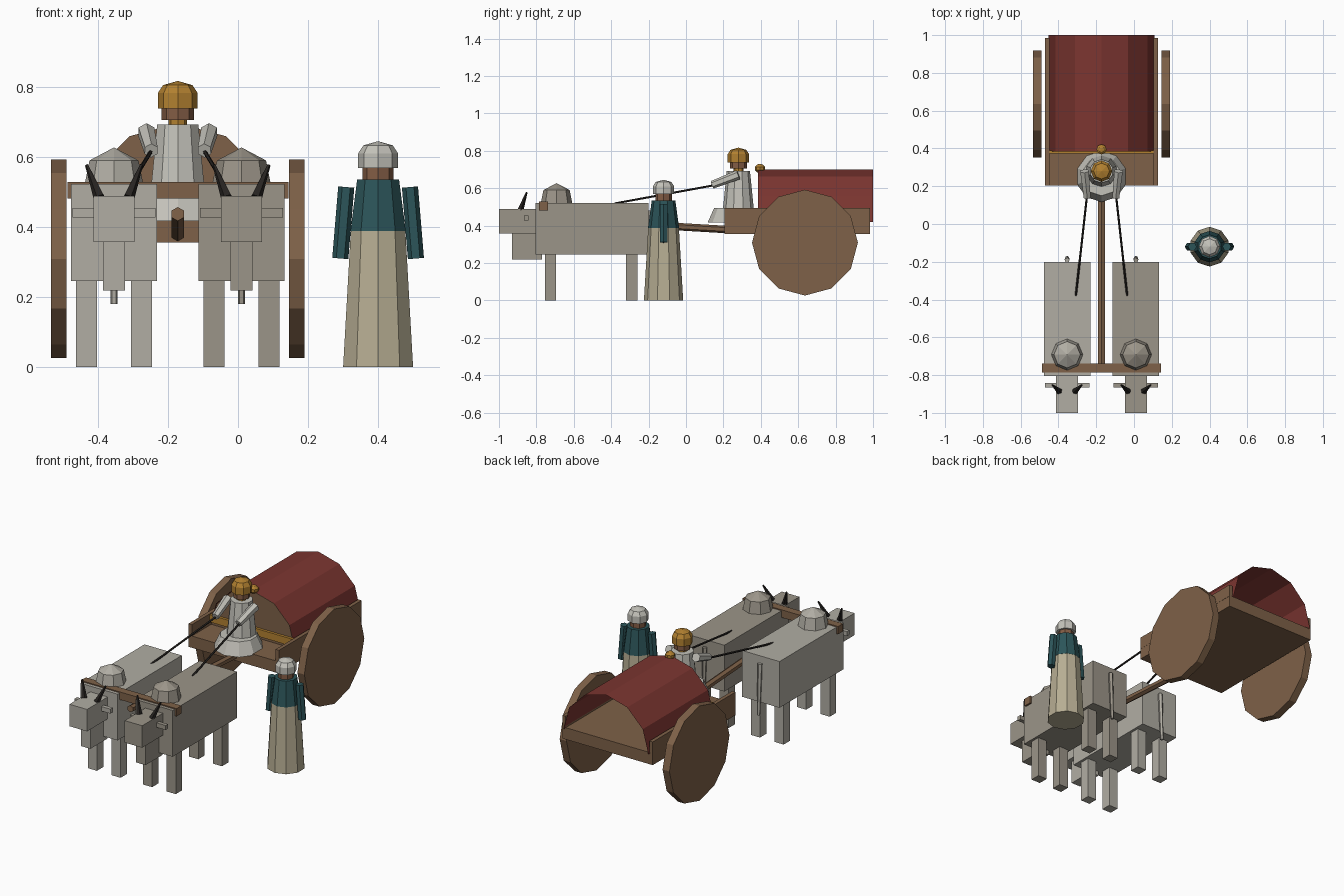
import bpy, bmesh, math
from mathutils import Vector, Matrix

if "Cube" in bpy.data.objects:
    bpy.data.objects.remove(bpy.data.objects["Cube"])

COLOURS = {
    "wood": (0.21, 0.12, 0.065), "red": (0.20, 0.036, 0.03), "ochre": (0.45, 0.22, 0.03),
    "white": (0.55, 0.54, 0.49), "teal": (0.025, 0.09, 0.10), "cream": (0.47, 0.42, 0.29),
    "skin": (0.23, 0.11, 0.06), "dark": (0.02, 0.017, 0.015),
    "hide_pale": (0.44, 0.42, 0.37), "hide_dun": (0.33, 0.30, 0.25),
}
MATS = {}
for key, rgb in COLOURS.items():
    MATS[key] = bpy.data.materials.new(key)
    MATS[key].diffuse_color = (*rgb, 1)


def finish(name, bm, mat):
    bmesh.ops.recalc_face_normals(bm, faces=bm.faces)
    me = bpy.data.meshes.new(name)
    bm.to_mesh(me)
    bm.free()
    me.materials.append(MATS[mat])
    ob = bpy.data.objects.new(name, me)
    bpy.context.collection.objects.link(ob)
    return ob


def box(name, x, y, z, mat):
    """Box from (min, max) ranges."""
    bm = bmesh.new()
    size = [r[1] - r[0] for r in (x, y, z)]
    mid = [(r[1] + r[0]) / 2 for r in (x, y, z)]
    bmesh.ops.create_cube(bm, size=1, matrix=Matrix.Translation(mid) @ Matrix.Diagonal((*size, 1)))
    return finish(name, bm, mat)


def rod(name, a, b, r1, r2, mat, sides=6):
    """Tapered rod from point a to point b."""
    a, b = Vector(a), Vector(b)
    d = b - a
    m = Matrix.Translation((a + b) / 2) @ d.to_track_quat('Z', 'Y').to_matrix().to_4x4()
    bm = bmesh.new()
    bmesh.ops.create_cone(bm, cap_ends=True, segments=sides, radius1=r1, radius2=r2,
                          depth=d.length, matrix=m)
    return finish(name, bm, mat)


def lathe(name, x, y, profile, mat, sides=8):
    """Closed turned shape from (radius, z) points, bottom to top."""
    bm = bmesh.new()
    rings = []
    for r, z in profile:
        if r == 0:
            rings.append([bm.verts.new((x, y, z))] * sides)
        else:
            rings.append([bm.verts.new((x + r * math.sin(2 * math.pi * i / sides),
                                        y + r * math.cos(2 * math.pi * i / sides), z))
                          for i in range(sides)])
    for lo, hi in zip(rings, rings[1:]):
        for i in range(sides):
            j = (i + 1) % sides
            bm.faces.new(list(dict.fromkeys((lo[i], lo[j], hi[j], hi[i]))))
    bm.faces.new(rings[0])
    if profile[-1][0]:
        bm.faces.new(rings[-1])
    return finish(name, bm, mat)


CX = -0.172  # centre line of the cart


# Oxen
def ox(side, cx, hide):
    box(side + "_ox_body", (cx - .123, cx + .123), (-.805, -.2), (.246, .522), hide)
    box(side + "_ox_head", (cx - .058, cx + .058), (-1, -.8), (.357, .488), hide)
    box(side + "_ox_dewlap", (cx - .031, cx + .031), (-.93, -.77), (.219, .40), hide)
    lathe(side + "_ox_hump", cx, -.692, [(.086, .51), (.07, .59), (0, .627)], hide)
    rod(side + "_ox_tail", (cx, -.192, .48), (cx, -.178, .18), .014, .01, hide, 5)
    for s in (-1, 1):
        for ly in (-.725, -.29):
            box(side + "_ox_leg", (cx + s * .078 - .03, cx + s * .078 + .03),
                (ly - .03, ly + .03), (0, .26), hide)
        ear = sorted((cx + s * .05, cx + s * .118))
        box(side + "_ox_ear", ear, (-.865, -.842), (.427, .454), hide)
        rod(side + "_ox_horn", (cx + s * .042, -.885, .485), (cx + s * .078, -.852, .577),
            .017, .005, "dark", 5)


ox("left", CX - .182, "hide_pale")
ox("right", CX + .182, "hide_dun")

# Yoke and draught pole
box("yoke", (-.487, .144), (-.785, -.738), (.482, .528), "wood")
rod("pole", (CX, -.77, .437), (CX, .25, .377), .02, .02, "wood")

# Cart bed and wheels
box("cart_floor", (-.47, .125), (.205, .985), (.355, .425), "wood")
for s in (-1, 1):
    bx = sorted((CX + s * .276, CX + s * .298))
    box("side_board", bx, (.205, .985), (.42, .493), "wood")
    rod("wheel", (CX + s * .317, .636, .309), (CX + s * .362, .636, .309), .283, .283, "wood", 12)


# Arched canopy and its front panel
def arch(y, r):
    return [(CX - r * math.cos(math.pi * i / 6), y, .42 + r * math.sin(math.pi * i / 6))
            for i in range(7)]


bm = bmesh.new()
front = [bm.verts.new(p) for p in arch(.385, .28)]
back = [bm.verts.new(p) for p in arch(1.0, .28)]
for i in range(6):
    bm.faces.new((front[i], front[i + 1], back[i + 1], back[i]))
finish("canopy", bm, "red")

bm = bmesh.new()
panel = bm.faces.new([bm.verts.new(p) for p in arch(.388, .276)])
ext = bmesh.ops.extrude_face_region(bm, geom=[panel], use_keep_orig=True)
bmesh.ops.translate(bm, verts=[v for v in ext["geom"] if isinstance(v, bmesh.types.BMVert)],
                    vec=(0, .012, 0))
finish("canopy_front_panel", bm, "wood")

box("canopy_trim", (CX - .276, CX + .276), (.372, .388), (.445, .488), "ochre")
lathe("canopy_finial", CX, .395,
      [(.014, .685), (.027, .698), (.027, .714), (.014, .727), (0, .73)], "ochre")

# Driver
DY = .28
lathe("driver_lap", CX, .253, [(.137, .417), (.103, .493)], "white", 10)
lathe("driver_torso", CX, DY, [(.083, .485), (.062, .692)], "white", 10)
lathe("driver_collar", CX, DY, [(.027, .685), (.027, .71)], "ochre")
lathe("driver_head", CX, DY, [(.046, .706), (.046, .75)], "skin")
lathe("driver_turban", CX, DY, [(.057, .738), (.057, .782), (.042, .805), (0, .817)], "ochre")
for s in (-1, 1):
    rod("driver_arm", (CX + s * .09, .28, .672), (CX + s * .076, .14, .618), .026, .021, "white")
    rod("rein", (CX + s * .077, .15, .615), (CX + s * .136, -.38, .518), .006, .006, "dark", 5)

# Standing figure
WX, WY = .4, -.12
lathe("walker_skirt", WX, WY, [(.105, 0), (.082, .388)], "cream", 10)
lathe("walker_bodice", WX, WY, [(.083, .388), (.063, .535)], "teal", 10)
lathe("walker_head", WX, WY, [(.044, .535), (.044, .58)], "skin")
lathe("walker_hair", WX, WY, [(.057, .568), (.057, .61), (.042, .633), (0, .645)], "white")
for s in (-1, 1):
    rod("walker_arm", (WX + s * .108, WY, .31), (WX + s * .091, WY, .514), .023, .023, "teal")

for m in bpy.data.materials:
    if m.users and not m.is_grease_pencil:
        m.use_nodes = True
        m.node_tree.nodes["Principled BSDF"].inputs["Base Color"].default_value = m.diffuse_color
